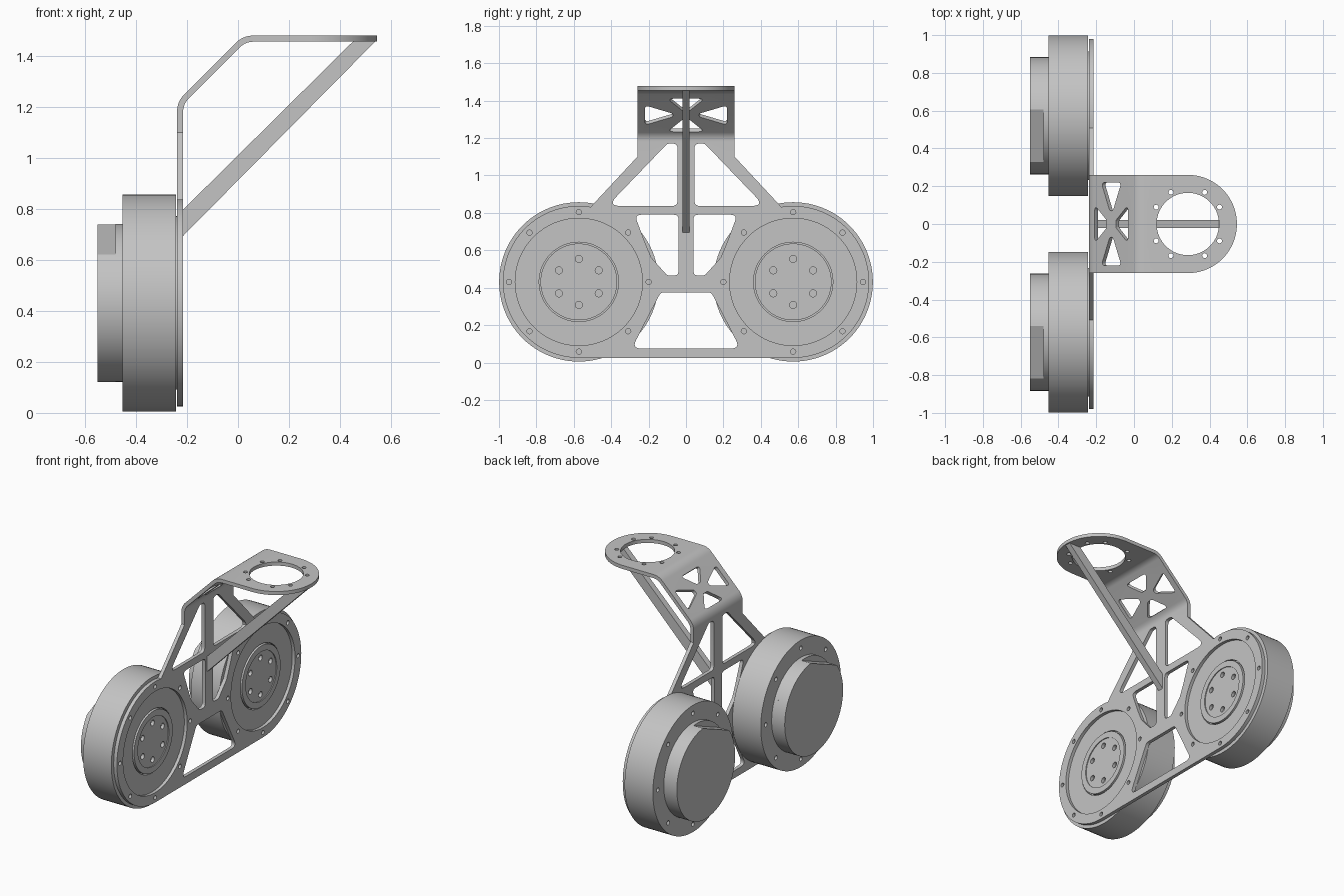
import bpy, bmesh
from math import sin, cos, pi, radians, tan
from mathutils import Vector

cube = bpy.data.objects.get("Cube")
if cube:
    bpy.data.objects.remove(cube, do_unlink=True)

grey = bpy.data.materials.new("machined grey")
grey.use_nodes = True
GREY = (0.55, 0.55, 0.55, 1)
grey.diffuse_color = GREY
for node in grey.node_tree.nodes:
    if node.type == 'BSDF_PRINCIPLED':
        node.inputs["Base Color"].default_value = GREY

MOTOR_Y, MOTOR_Z = 0.573, 0.431


# ---- 2D outline helpers ----
def arc(cx, cy, r, a0, a1, n):
    return [(cx + r * cos(radians(a0 + (a1 - a0) * i / n)),
             cy + r * sin(radians(a0 + (a1 - a0) * i / n))) for i in range(n + 1)]


def circle(cx, cy, r, n=96):
    return arc(cx, cy, r, 0, 360, n)[:-1]


def bolt_ring(cx, cy, ring, r, angles):
    return [circle(cx + ring * cos(radians(a)), cy + ring * sin(radians(a)), r, 16)
            for a in angles]


def rounded(points, r, n=6):
    """Round every corner of a polygon with a small curve."""
    out = []
    for i, p in enumerate(points):
        p = Vector(p)
        before = Vector(points[i - 1]) - p
        after = Vector(points[(i + 1) % len(points)]) - p
        half = before.angle(after) / 2
        d = min(r / tan(half), before.length * 0.45, after.length * 0.45)
        a, b = p + before.normalized() * d, p + after.normalized() * d
        for k in range(n + 1):
            t = k / n
            out.append(tuple(a * (1 - t) ** 2 + p * 2 * t * (1 - t) + b * t * t))
    return out


def mirror(points):
    return [(-a, b) for a, b in points]


# ---- flat slab with holes, placed by a mapping of (a, b, depth) ----
def slab(name, outline, holes, x0, x1, place=None, cuts=()):
    curve = bpy.data.curves.new(name, 'CURVE')
    curve.dimensions = '2D'
    curve.fill_mode = 'BOTH'
    curve.extrude = (x1 - x0) / 2
    for loop in [outline] + list(holes):
        spline = curve.splines.new('POLY')
        spline.points.add(len(loop) - 1)
        for point, (a, b) in zip(spline.points, loop):
            point.co = (a, b, 0, 1)
        spline.use_cyclic_u = True
    temp = bpy.data.objects.new(name + " profile", curve)
    bpy.context.collection.objects.link(temp)
    graph = bpy.context.evaluated_depsgraph_get()
    mesh = bpy.data.meshes.new_from_object(temp.evaluated_get(graph))
    bpy.data.objects.remove(temp, do_unlink=True)
    bpy.data.curves.remove(curve)

    bm = bmesh.new()
    bm.from_mesh(mesh)
    bmesh.ops.remove_doubles(bm, verts=bm.verts, dist=1e-5)
    for s in cuts:
        bmesh.ops.bisect_plane(bm, geom=bm.verts[:] + bm.edges[:] + bm.faces[:],
                               plane_co=(0, s, 0), plane_no=(0, 1, 0), dist=1e-6)
    for v in bm.verts:
        a, b, n = v.co
        v.co = place(a, b, n) if place else (n + (x0 + x1) / 2, a, b)
    bmesh.ops.recalc_face_normals(bm, faces=bm.faces)
    for f in bm.faces:
        f.smooth = True
        f.material_index = 0
    bm.to_mesh(mesh)
    bm.free()
    mesh.materials.clear()
    mesh.materials.append(grey)
    mesh.set_sharp_from_angle(angle=radians(30))
    ob = bpy.data.objects.new(name, mesh)
    bpy.context.collection.objects.link(ob)
    return ob


# ---- folded sheet bracket ----
THICK, BEND_R = 0.024, 0.08
WALL_X, CORNER_Z, CORNER_X = -0.227, 1.215, 0.025
TRIM = BEND_R * tan(pi / 8)
ARC = BEND_R * pi / 4
SLOPE = (CORNER_X - WALL_X) * 2 ** 0.5 - 2 * TRIM
S1 = CORNER_Z - TRIM
S2 = S1 + ARC
S3 = S2 + SLOPE
S4 = S3 + ARC


def fold(u, s, n):
    """Walk along the folded midline; n is the offset to the inner side."""
    x, z, ang = WALL_X, min(s, S1), pi / 2
    for start, length, bend in ((S1, ARC, True), (S2, SLOPE, False),
                                (S3, ARC, True), (S4, 9, False)):
        d = min(max(s - start, 0), length)
        if bend:
            new = ang - d / BEND_R
            x += BEND_R * (sin(ang) - sin(new))
            z += BEND_R * (cos(new) - cos(ang))
            ang = new
        else:
            x += d * cos(ang)
            z += d * sin(ang)
    return (x + n * sin(ang), u, z - n * cos(ang))


RING_S = S4 + 0.285 - (CORNER_X + TRIM)   # mounting ring centre along the sheet
half = arc(MOTOR_Y, MOTOR_Z, 0.406, -90, 99, 60) + [(0.26, 1.10)]
half += arc(0, RING_S, 0.26, 0, 90, 32)
outline = half + mirror(half)[-2::-1]

holes = [circle(0, RING_S, 0.165)]
holes += bolt_ring(0, RING_S, 0.19, 0.013,
                   [q + d for q in (0, 90, 180, 270) for d in (28, 62)])
# lower window
side = [(0.135, 0.375), (0.2, 0.25), (0.29, 0.075)]
holes.append(rounded(side + mirror(side)[::-1], 0.03))
# windows on both sides of the centre post
windows = [
    rounded([(0.04, 0.79), (0.275, 0.79), (0.215, 0.63), (0.185, 0.56),
             (0.10, 0.465), (0.04, 0.465)], 0.025),
    rounded([(0.045, 0.837), (0.42, 0.837), (0.10, 1.17), (0.045, 1.17)], 0.03),
]
# crossed lattice in the sloped panel
MID = S2 + SLOPE / 2 - 0.015
windows.append(rounded([(0.22, MID - 0.075), (0.22, MID + 0.075),
                        (0.07, MID + 0.012), (0.07, MID - 0.012)], 0.018))
for w in windows:
    holes += [w, mirror(w)]
for d in (-1, 1):
    holes.append(rounded([(-0.10, MID + d * 0.125), (0.10, MID + d * 0.125),
                          (0.02, MID + d * 0.035), (-0.02, MID + d * 0.035)], 0.015))
# motor openings and their screws
EIGHT = range(0, 360, 45)
for y in (-MOTOR_Y, MOTOR_Y):
    holes.append(circle(y, MOTOR_Z, 0.34))
    holes += bolt_ring(y, MOTOR_Z, 0.373, 0.014, EIGHT)

cuts = [s + ARC * i / 8 for s in (S1, S3) for i in range(9)]
slab("folded_bracket", outline, holes, -THICK / 2, THICK / 2, fold, cuts)

# ---- diagonal strut under the mounting ring ----
slab("diagonal_strut", [(-0.217, 0.692), (-0.217, 0.795), (0.453, 1.458), (0.54, 1.458)],
     [], -0.02, 0.02, lambda a, b, n: (a, n, b))

# ---- two wheel motors ----
for label, y in (("right", -MOTOR_Y), ("left", MOTOR_Y)):
    def disc(part, r, x0, x1, cut=()):
        slab(label + "_" + part, circle(y, MOTOR_Z, r), cut, x0, x1)

    disc("motor_rear_rim", 0.426, -0.453, -0.435,
         bolt_ring(y, MOTOR_Z, 0.373, 0.014, EIGHT))
    disc("motor_body", 0.426, -0.435, -0.255)
    disc("motor_front_rim", 0.426, -0.255, -0.243, [circle(y, MOTOR_Z, 0.34)])
    disc("motor_face", 0.34, -0.255, -0.236, [circle(y, MOTOR_Z, 0.212)])
    disc("hub_ring", 0.205, -0.255, -0.228, [circle(y, MOTOR_Z, 0.165)])
    disc("hub_plate", 0.165, -0.255, -0.234,
         bolt_ring(y, MOTOR_Z, 0.123, 0.019, range(30, 390, 60)))
    disc("rear_cap_base", 0.31, -0.48, -0.453)
    # cap with one flat cut across its upper edge
    slab(label + "_rear_cap", arc(y, MOTOR_Z, 0.31, 142, 444, 90), [], -0.55, -0.48)
